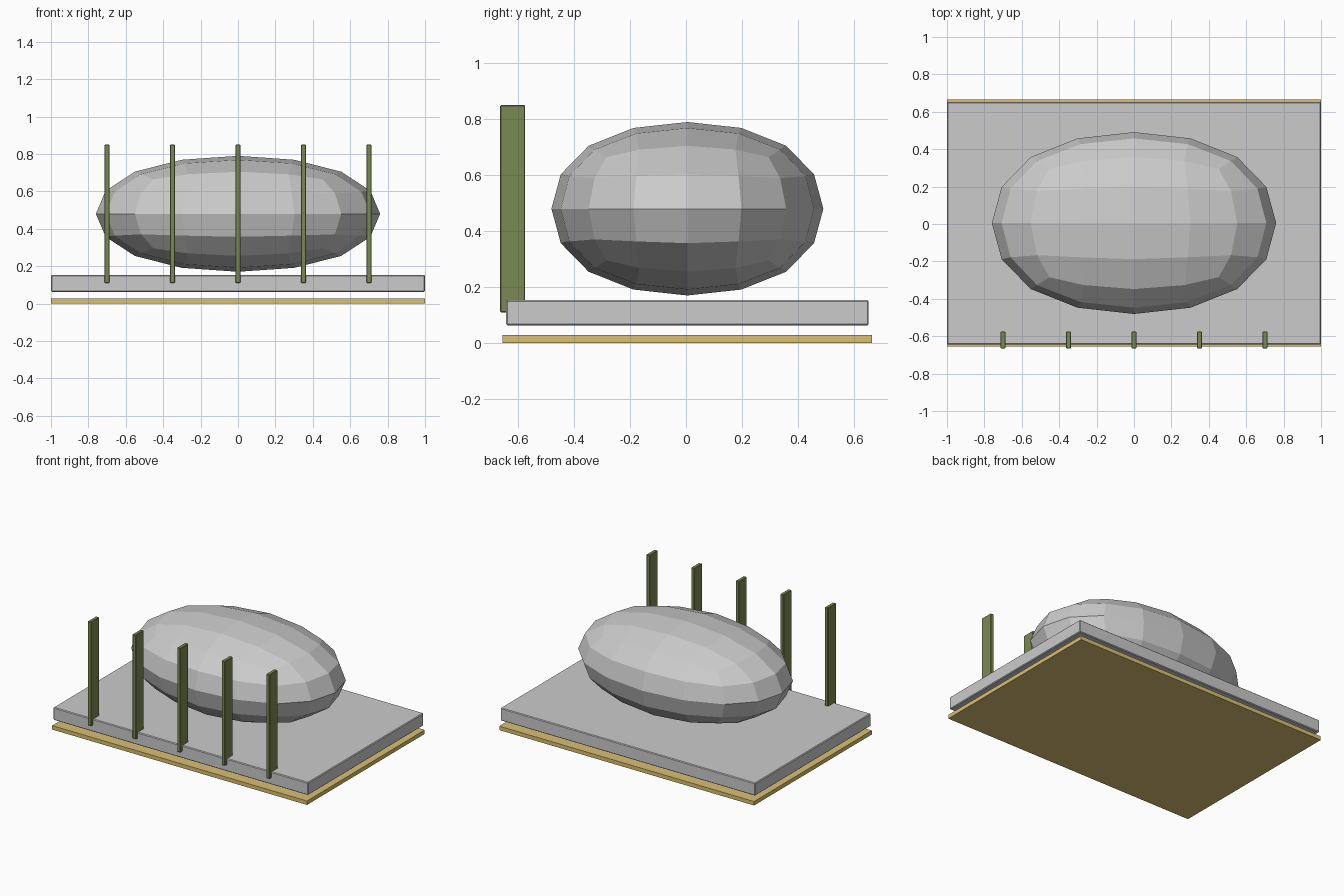
import bpy

if "Cube" in bpy.data.objects:
    bpy.data.objects.remove(bpy.data.objects["Cube"])

CY = 0.005  # depth centre shared by base, slab and body


def material(name, rgb):
    m = bpy.data.materials.new(name)
    m.diffuse_color = (*rgb, 1)
    m.use_nodes = True
    m.node_tree.nodes["Principled BSDF"].inputs["Base Color"].default_value = m.diffuse_color
    return m


def box(name, lo, hi, mat=None, bevel=0):
    bpy.ops.mesh.primitive_cube_add(size=1, location=[(a + b) / 2 for a, b in zip(lo, hi)])
    ob = bpy.context.object
    ob.name = name
    ob.scale = [b - a for a, b in zip(lo, hi)]
    bpy.ops.object.transform_apply(location=False, rotation=False, scale=True)
    if bevel:
        mod = ob.modifiers.new("edge_bevel", 'BEVEL')
        mod.width = bevel
        mod.segments = 1
    if mat:
        ob.data.materials.append(mat)
    return ob


gold = material("gold", (0.70, 0.53, 0.17))
olive = material("olive", (0.20, 0.25, 0.09))

# thin base sheet and the thicker slab floating just above it
box("base_sheet", (-1, CY - 0.66, 0), (1, CY + 0.66, 0.028), gold)
box("slab", (-1, CY - 0.648, 0.063), (1, CY + 0.648, 0.153), bevel=0.005)

# rounded body: a cube subdivided twice, left flat shaded
bpy.ops.mesh.primitive_cube_add(size=2, location=(0, CY, 0.48))
body = bpy.context.object
body.name = "rounded_body"
LIMIT = 0.8395  # face-centre radius of a subdivided unit cube
body.scale = (0.76 / LIMIT, 0.486 / LIMIT, 0.31 / LIMIT)
bpy.ops.object.transform_apply(location=False, rotation=False, scale=True)
sub = body.modifiers.new("round", 'SUBSURF')
sub.levels = sub.render_levels = 2

# row of upright slats along the front edge
for i in range(5):
    x = -0.7 + 0.35 * i
    box(f"front_slat_{i + 1}", (x - 0.013, -0.665, 0.11), (x + 0.013, -0.575, 0.85), olive, 0.003)
